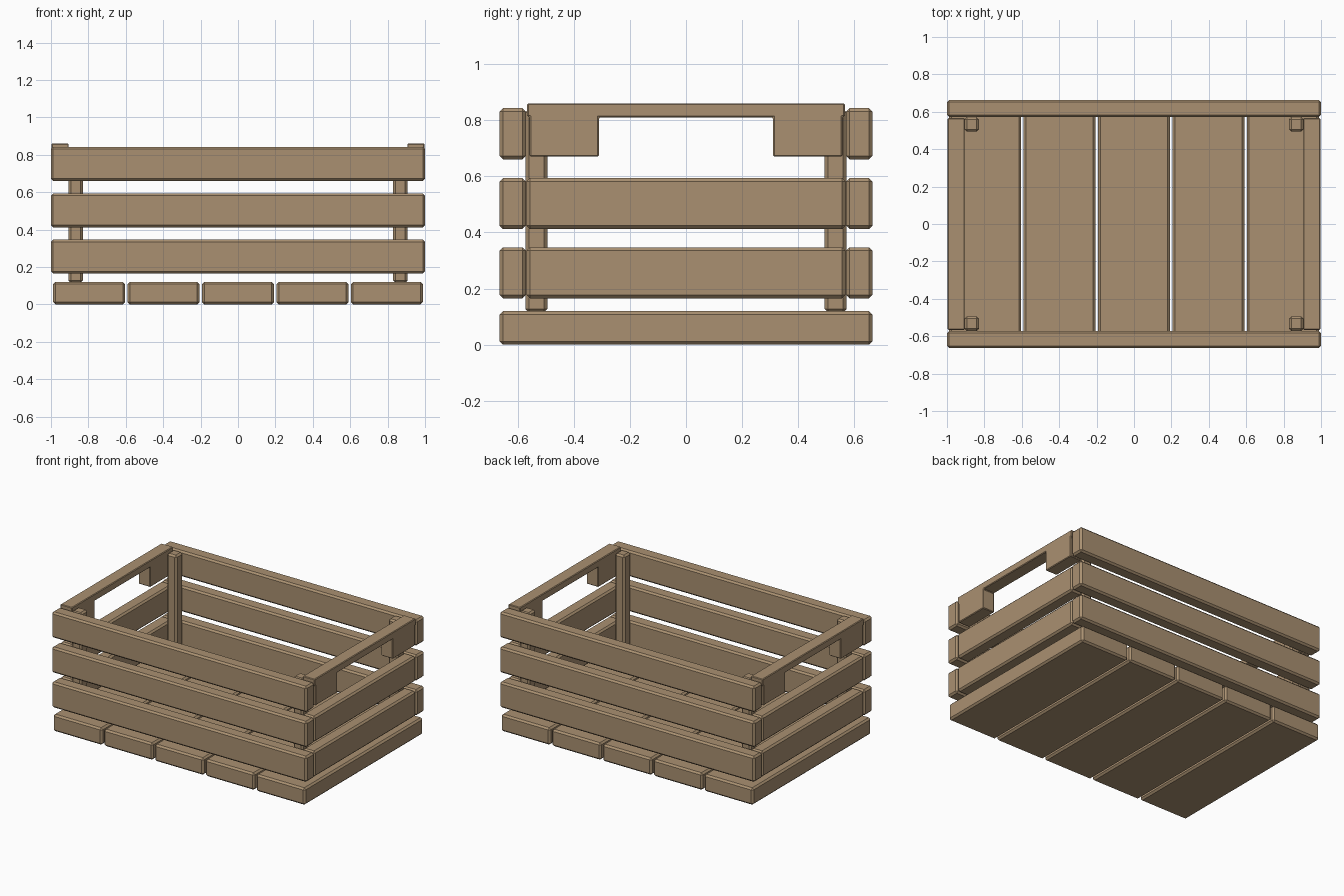
import bpy
import bmesh

if "Cube" in bpy.data.objects:
    bpy.data.objects.remove(bpy.data.objects["Cube"])

wood = bpy.data.materials.new("tan wood")
wood.diffuse_color = (0.40, 0.28, 0.165, 1)
wood.use_nodes = True
wood.node_tree.nodes["Principled BSDF"].inputs["Base Color"].default_value = wood.diffuse_color


def finish(name, bm, chamfer=0.012):
    bmesh.ops.recalc_face_normals(bm, faces=bm.faces)
    mesh = bpy.data.meshes.new(name)
    bm.to_mesh(mesh)
    bm.free()
    mesh.materials.append(wood)
    ob = bpy.data.objects.new(name, mesh)
    bpy.context.collection.objects.link(ob)
    mod = ob.modifiers.new("chamfer", 'BEVEL')
    mod.width = chamfer
    mod.segments = 1
    mod.limit_method = 'ANGLE'
    return ob


def prism(name, profile, x0, x1):
    """Extrude a (y, z) outline from x0 to x1."""
    bm = bmesh.new()
    face = bm.faces.new([bm.verts.new((x0, y, z)) for y, z in profile])
    ext = bmesh.ops.extrude_face_region(bm, geom=[face])
    verts = [v for v in ext["geom"] if isinstance(v, bmesh.types.BMVert)]
    bmesh.ops.translate(bm, verts=verts, vec=(x1 - x0, 0, 0))
    return finish(name, bm)


def board(name, x, y, z):
    """Box board given by (min, max) ranges."""
    outline = [(y[0], z[0]), (y[1], z[0]), (y[1], z[1]), (y[0], z[1])]
    return prism(name, outline, min(x), max(x))


# floor slats
for i in range(5):
    cx = (i - 2) * 0.398
    board(f"floor_slat_{i + 1}", (cx - 0.192, cx + 0.192), (-0.664, 0.664), (0, 0.12))

# long side rails, front and back
levels = [(0.165, 0.347), (0.412, 0.594), (0.66, 0.843)]
for i, z in enumerate(levels):
    board(f"front_rail_{i + 1}", (-1, 1), (-0.664, -0.571), z)
    board(f"back_rail_{i + 1}", (-1, 1), (0.571, 0.664), z)

# half outline of the handle board, mirrored to make the hand hole
half = [(0.31, 0.81), (0.31, 0.67), (0.557, 0.67), (0.557, 0.812), (0.566, 0.812), (0.566, 0.86)]
handle = half + [(-y, z) for y, z in reversed(half)]

for side, s in (("left", -1), ("right", 1)):
    # end rails
    for i, z in enumerate(levels[:2]):
        board(f"{side}_end_rail_{i + 1}", (s * 0.905, s * 0.997), (-0.568, 0.568), z)
    # handle board
    ob = prism(f"{side}_handle", handle, min(s * 0.905, s * 0.997), max(s * 0.905, s * 0.997))
    ob.modifiers["chamfer"].width = 0.008
    # inner corner posts
    for end, t in (("front", -1), ("back", 1)):
        board(f"{side}_{end}_post", (s * 0.83, s * 0.906),
              sorted((t * 0.494, t * 0.572)), (0.115, 0.84))
